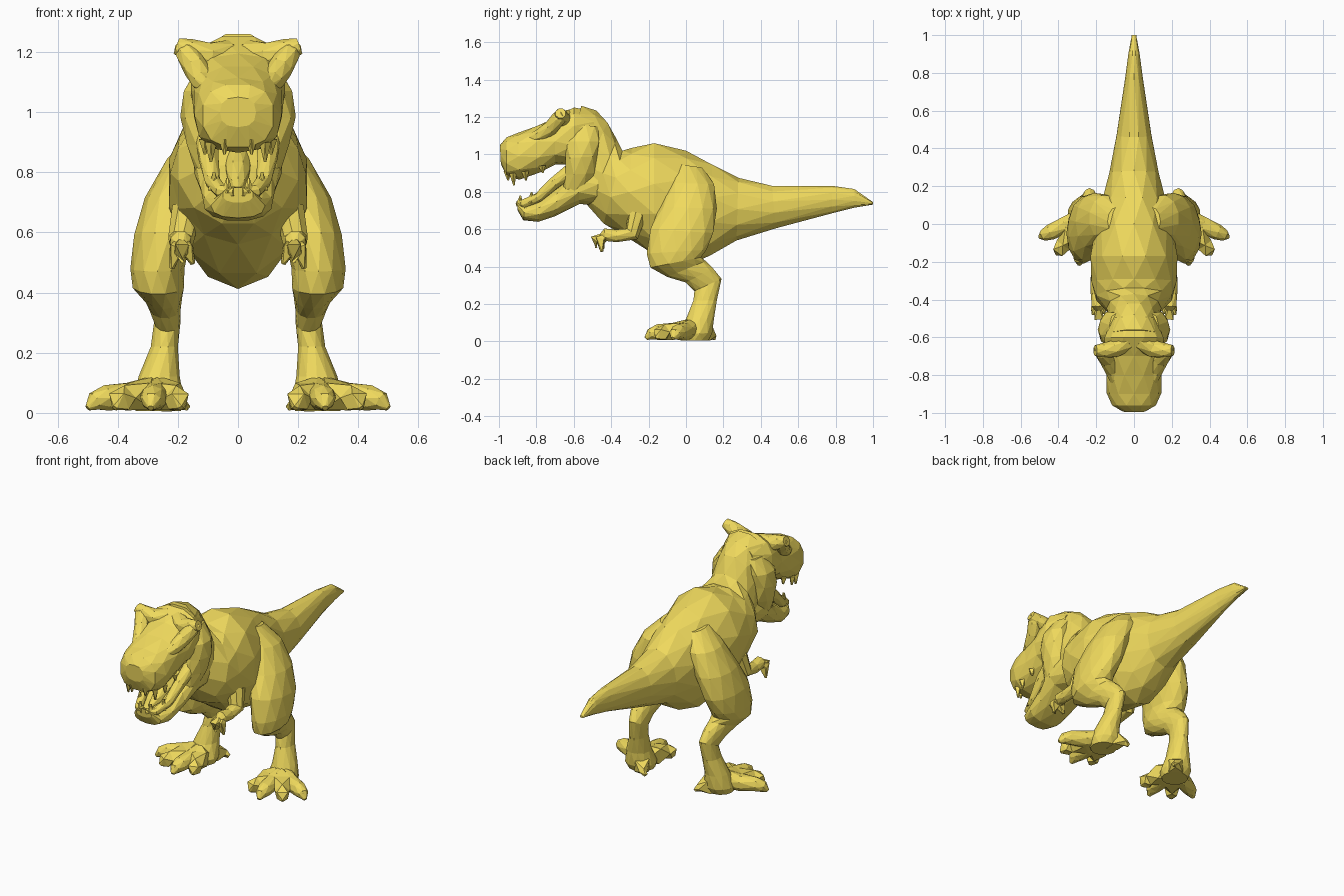
import bpy, bmesh, math
from mathutils import Vector

skin_mat = bpy.data.materials.new("yellow_skin")
skin_mat.diffuse_color = (0.87, 0.70, 0.11, 1)


def skin(name, rings, mirror=False):
    """Join equal-length vertex rings with flat triangles and cap the ends."""
    bm = bmesh.new()
    vs = [[bm.verts.new(p) for p in r] for r in rings]
    n = len(vs[0])
    for i in range(len(vs) - 1):
        a, b = vs[i], vs[i + 1]
        for k in range(n):
            m = (k + 1) % n
            if i % 2 == 0:   # next ring is turned half a step forward
                bm.faces.new((a[k], a[m], b[k]))
                bm.faces.new((a[m], b[m], b[k]))
            else:
                bm.faces.new((a[k], b[m], b[k]))
                bm.faces.new((a[k], a[m], b[m]))
    bm.faces.new(vs[0])
    bm.faces.new(vs[-1])
    bmesh.ops.recalc_face_normals(bm, faces=bm.faces)
    me = bpy.data.meshes.new(name)
    bm.to_mesh(me)
    bm.free()
    me.materials.append(skin_mat)
    ob = bpy.data.objects.new(name, me)
    bpy.context.collection.objects.link(ob)
    if mirror:
        ob.modifiers.new("mirror", 'MIRROR')
    return ob


def ring(c, u, v, n, odd, power=1.0):
    s = 1 / math.cos(math.pi / n) if odd else 1
    pts = []
    for k in range(n):
        a = math.pi / 2 + 2 * math.pi * (k + 0.5 * odd) / n
        ca, sa = [math.copysign(abs(t) ** power, t) for t in (math.cos(a), math.sin(a))]
        pts.append(c + u * ca * s + v * sa * s)
    return pts


def loft(name, sections, n=12, power=1.0, mirror=False):
    """Sections: x centre, top/back (y, z), bottom/front (y, z), half width."""
    rings = []
    for i, (x, yt, zt, yb, zb, w) in enumerate(sections):
        c = Vector((x, (yt + yb) / 2, (zt + zb) / 2))
        v = Vector((0, (yt - yb) / 2, (zt - zb) / 2))
        rings.append(ring(c, Vector((w, 0, 0)), v, n, i % 2, power))
    return skin(name, rings, mirror)


def tube(name, pts, n=8, mirror=True):
    """Points: x, y, z, radius."""
    ps = [Vector(p[:3]) for p in pts]
    ref = (ps[-1] - ps[0]).normalized()
    up = Vector((0, 0, 1)) if abs(ref.z) < 0.8 else Vector((0, 1, 0))
    rings = []
    for i, p in enumerate(pts):
        d = (ps[min(i + 1, len(ps) - 1)] - ps[max(i - 1, 0)]).normalized()
        u = d.cross(up).normalized()
        rings.append(ring(ps[i], u * p[3], u.cross(d) * p[3], n, i % 2))
    return skin(name, rings, mirror)


# Tail, torso, neck and back of the skull in one skin
loft("body", [
    (0, 1.0, .745, 1.0, .732, .012), (0, .90, .815, .90, .715, .03),
    (0, .78, .832, .78, .685, .046), (0, .46, .832, .48, .605, .092),
    (0, .28, .875, .27, .54, .13), (0, .14, .945, .13, .46, .165),
    (0, 0, 1.02, .02, .412, .20), (0, -.17, 1.06, -.17, .465, .23),
    (0, -.29, 1.035, -.32, .56, .225), (0, -.34, 1.02, -.44, .63, .20),
    (0, -.37, 1.08, -.52, .72, .145), (0, -.42, 1.17, -.59, .80, .13),
    (0, -.48, 1.235, -.63, .88, .14), (0, -.56, 1.26, -.64, .94, .15)])

# Head
loft("upper_jaw", [
    (0, -.49, 1.23, -.50, .97, .11), (0, -.60, 1.25, -.60, .95, .155),
    (0, -.70, 1.195, -.70, .945, .155), (0, -.80, 1.15, -.78, .905, .145),
    (0, -.90, 1.115, -.89, .865, .145), (0, -.96, 1.09, -.96, .885, .115),
    (0, -.995, 1.05, -.99, .95, .06)], power=.8)
loft("lower_jaw", [
    (0, -.47, .95, -.47, .73, .14), (0, -.58, .92, -.57, .735, .145),
    (0, -.68, .83, -.70, .67, .125), (0, -.78, .755, -.79, .64, .11),
    (0, -.86, .73, -.87, .648, .09), (0, -.905, .75, -.90, .70, .05)], power=.85)
tube("tongue", [(0, -.58, .86, .045), (0, -.70, .80, .04), (0, -.79, .755, .03),
                (0, -.84, .74, .012)], mirror=False)
# Cheek muscle between the jaws
loft("cheek", [
    (.09, -.47, 1.15, -.60, 1.16, .04), (.125, -.465, 1.07, -.64, 1.07, .055),
    (.135, -.475, .99, -.645, .98, .057), (.115, -.49, .90, -.645, .89, .055),
    (.09, -.53, .80, -.66, .80, .05)], n=8, mirror=True)
tube("jaw_rim", [(.105, -.60, .925, .04), (.098, -.70, .85, .032),
                 (.085, -.79, .77, .026), (.055, -.87, .735, .022), (.01, -.895, .735, .018)])
# Brow ridge sweeping out to a blunt horn
tube("brow", [(.09, -.86, 1.075, .02), (.115, -.78, 1.10, .035),
              (.14, -.72, 1.145, .042), (.17, -.68, 1.195, .036), (.195, -.655, 1.22, .02)])
tube("brow_crest", [(.03, -.62, 1.19, .05), (.10, -.66, 1.185, .045),
                    (.165, -.67, 1.205, .04), (.205, -.67, 1.22, .027)])

# Teeth: x, y, root z, tip z
for i, (x, y, z0, z1) in enumerate([
        (.045, -.955, .91, .86), (.09, -.925, .90, .835), (.11, -.86, .91, .86),
        (.115, -.77, .94, .90), (.035, -.89, .73, .78), (.08, -.83, .74, .80)]):
    tube("tooth_%d" % i, [(x, y, z0, .02), (x, y + .005, z1, .004)], n=4)

# Hind legs: hip, thigh, knee, shin, ankle, foot
loft("leg", [
    (.09, .09, .93, -.06, .95, .05), (.145, .15, .84, -.09, .85, .09),
    (.21, .165, .71, -.14, .72, .10), (.25, .145, .58, -.19, .60, .095),
    (.268, .11, .49, -.21, .47, .09), (.265, .08, .45, -.19, .395, .085),
    (.25, .105, .43, -.10, .345, .065), (.243, .145, .39, .0, .315, .052),
    (.235, .19, .335, .045, .27, .044), (.245, .165, .22, .04, .22, .045),
    (.262, .15, .125, .0, .12, .068), (.265, .14, .045, -.04, .04, .085),
    (.265, .12, .006, -.03, .006, .075)], mirror=True)

# Toes spread out from the foot
for i, (x, y) in enumerate([(.50, -.07), (.41, -.16), (.29, -.215), (.19, -.16)]):
    bx, by = .265, .04
    def at(t):
        return bx + (x - bx) * t, by + (y - by) * t
    tube("toe_%d" % i, [(*at(.1), .07, .05), (*at(.4), .055, .045),
                        (*at(.75), .05, .042), (*at(.9), .038, .03),
                        (*at(1), .016, .01)], n=4 if i % 2 else 8)
# Heel pad and rear claw
tube("heel", [(.25, .06, .05, .045), (.22, .11, .045, .04), (.185, .145, .03, .022),
              (.165, .15, .015, .008)], n=4)

# Small arms with claws
tube("arm", [(.17, -.26, .68, .05), (.19, -.29, .575, .04), (.195, -.37, .565, .034),
             (.19, -.43, .57, .034), (.185, -.455, .55, .02)])
for i, (x, y, z) in enumerate([(.15, -.445, .495), (.185, -.48, .50), (.22, -.45, .48)]):
    tube("finger_%d" % i, [(.19, -.42, .565, .022), ((x + .19) / 2, y - .01, .545, .022),
                           (x, y, z, .008)], n=4)
